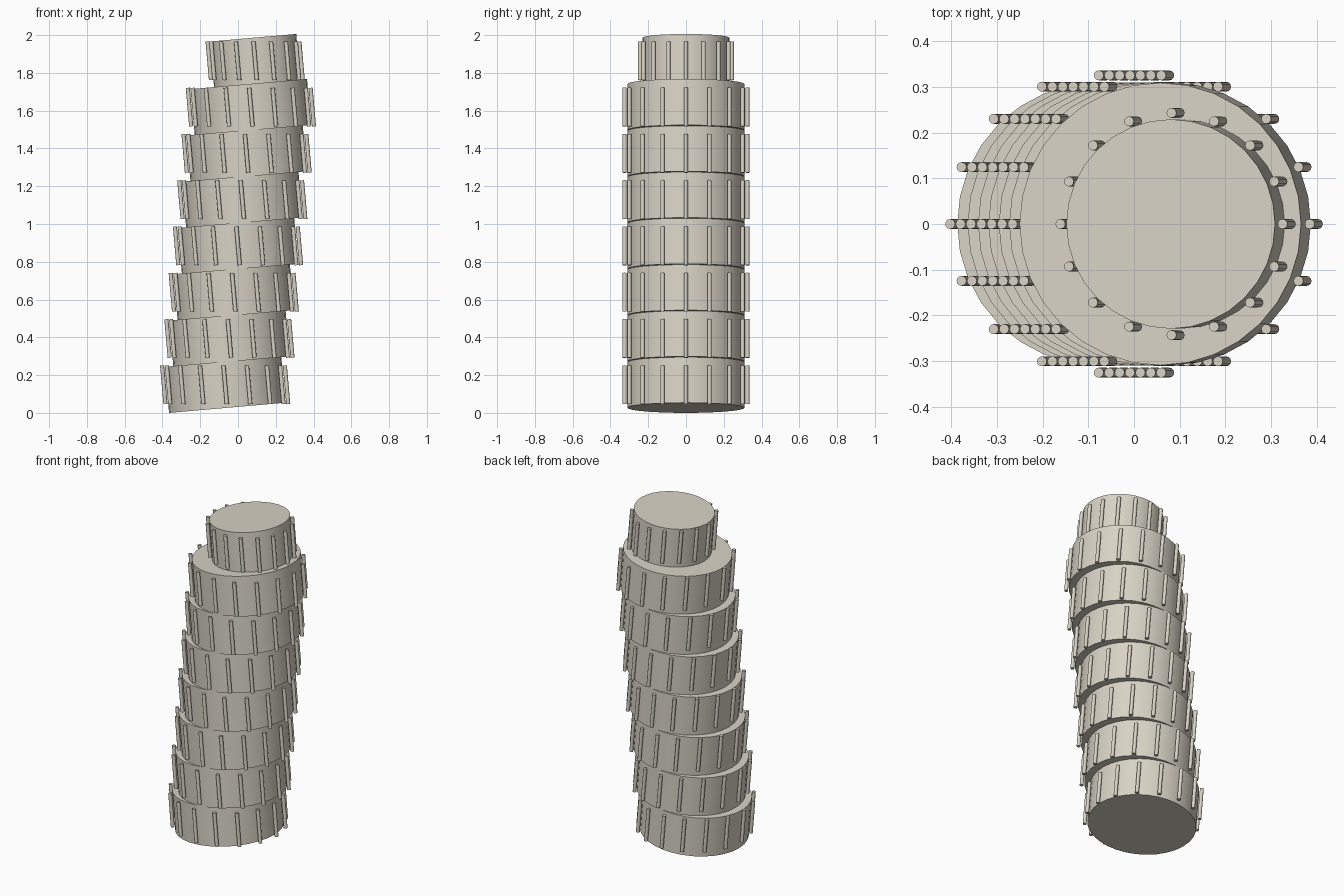
import bpy
from math import radians, sin, cos, tau
from mathutils import Matrix, Vector

cube = bpy.data.objects.get("Cube")
if cube:
    bpy.data.objects.remove(cube, do_unlink=True)

stone = bpy.data.materials.new("pale_stone")
STONE = (0.69, 0.65, 0.56, 1)
stone.diffuse_color = STONE
stone.use_nodes = True
stone.node_tree.nodes["Principled BSDF"].inputs["Base Color"].default_value = STONE

LEAN = Matrix.Rotation(radians(-5), 4, 'Y')
TIERS = 8
COLUMNS = 16
STEP = Vector((0.0227, 0, 0.245))      # offset from one tier to the next
FIRST = Vector((-0.068, 0, 0.149))     # centre of the lowest tier


def leaning_cylinder(name, centre, radius, height, sides):
    """Smooth-sided cylinder tilted with the tower."""
    bpy.ops.mesh.primitive_cylinder_add(vertices=sides, radius=radius, depth=height)
    obj = bpy.context.object
    obj.name = name
    obj.matrix_world = Matrix.Translation(centre) @ LEAN
    obj.data.materials.append(stone)
    bpy.ops.object.shade_smooth_by_angle(angle=radians(35))
    return obj


for tier in range(TIERS):
    centre = FIRST + STEP * tier
    belfry = tier == TIERS - 1
    body_radius, ring_radius = (0.229, 0.243) if belfry else (0.309, 0.325)
    label = "belfry" if belfry else f"storey_{tier + 1}"

    # Drum of the storey
    leaning_cylinder(label, centre, body_radius, 0.245, 32)

    # Ring of level columns, all sharing one mesh
    first = None
    for i in range(COLUMNS):
        a = tau * i / COLUMNS
        spot = centre + Vector((cos(a), sin(a), 0)) * ring_radius
        name = f"{label}_column_{i + 1}"
        if first is None:
            first = leaning_cylinder(name, spot, 0.0108, 0.205, 12)
        else:
            column = bpy.data.objects.new(name, first.data)
            bpy.context.collection.objects.link(column)
            column.matrix_world = Matrix.Translation(spot) @ LEAN
